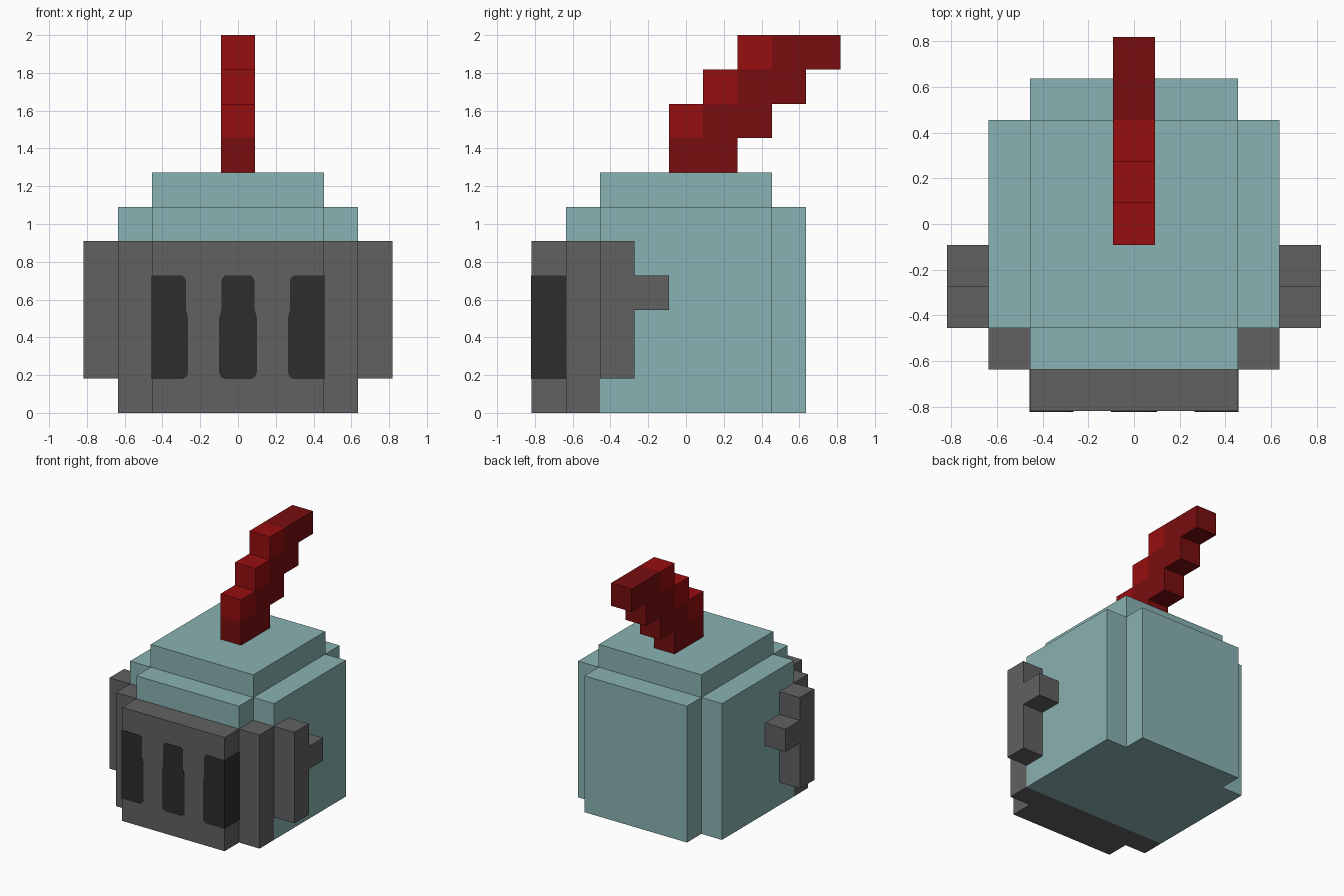
import bpy
import bmesh
from mathutils import Vector

U = 2 / 11  # edge of one block

cube = bpy.data.objects.get("Cube")
if cube:
    bpy.data.objects.remove(cube, do_unlink=True)


def material(name, rgb):
    """Flat material from 0-255 screen values, converted to linear."""
    lin = [((c / 255 + 0.055) / 1.055) ** 2.4 for c in rgb]
    mat = bpy.data.materials.new(name)
    mat.use_nodes = True
    mat.diffuse_color = (*lin, 1)
    bsdf = mat.node_tree.nodes["Principled BSDF"]
    bsdf.inputs["Base Color"].default_value = (*lin, 1)
    bsdf.inputs["Roughness"].default_value = 0.9
    return mat


TEAL = material("pale teal", (138, 178, 178))
GREY = material("visor grey", (97, 97, 97))
DARK = material("slot charcoal", (45, 45, 45))
RED = material("bright red", (150, 14, 16))
DEEP_RED = material("deep red", (120, 13, 15))


def prism(name, outline, lo, hi, axis, mat, scale=U, mirror=False):
    """Extrude an outline along an axis (the outline uses the other two, in order)."""
    bm = bmesh.new()
    verts = []
    for a, b in outline:
        co = [a, b]
        co.insert(axis, lo)
        verts.append(bm.verts.new(Vector(co) * scale))
    face = bm.faces.new(verts)
    top = bmesh.ops.extrude_face_region(bm, geom=[face])["geom"]
    shift = Vector((0, 0, 0))
    shift[axis] = (hi - lo) * scale
    bmesh.ops.translate(bm, vec=shift,
                        verts=[v for v in top if isinstance(v, bmesh.types.BMVert)])
    bmesh.ops.recalc_face_normals(bm, faces=bm.faces)
    mesh = bpy.data.meshes.new(name)
    bm.to_mesh(mesh)
    bm.free()
    mesh.materials.append(mat)
    obj = bpy.data.objects.new(name, mesh)
    bpy.context.collection.objects.link(obj)
    if mirror:
        obj.modifiers.new("Mirror", "MIRROR").use_axis[0] = True
    return obj


def box(name, x, y, z, mat):
    outline = [(x[0], y[0]), (x[1], y[0]), (x[1], y[1]), (x[0], y[1])]
    return prism(name, outline, z[0], z[1], 2, mat)


# Helmet: shell with notched back corners, brow and crown
shell = [(-3.5, -2.5), (3.5, -2.5), (3.5, 2.5), (2.5, 2.5),
         (2.5, 3.5), (-2.5, 3.5), (-2.5, 2.5), (-3.5, 2.5)]
prism("helmet_shell", shell, 0, 6, 2, TEAL)
box("helmet_brow", (-2.5, 2.5), (-3.5, -2.5), (5, 6), TEAL)
box("helmet_crown", (-2.5, 2.5), (-2.5, 2.5), (6, 7), TEAL)

# Visor: stepped plates wrapping the front
box("visor_frame", (-3.5, 3.5), (-3.5, -2.5), (0, 5), GREY)
box("visor_front", (-2.5, 2.5), (-4.5, -3.5), (0, 5), GREY)

# Cheek guards with a small hinge pin behind
cheek = [(-2.5, 1), (-1.5, 1), (-1.5, 3), (-0.5, 3),
         (-0.5, 4), (-1.5, 4), (-1.5, 5), (-2.5, 5)]
prism("cheek_guards", cheek, 3.5, 4.5, 0, GREY, mirror=True)

# Breathing slots: thin plates, slightly wider in the lower half
half = [(.07, .18), (.09, .19), (.1, .215), (.1, .5),
        (.088, .55), (.088, .705), (.07, .727)]
front = -4.5 * U
edge = 2.5 * U
skin = 0.003
middle = half + [(-x, z) for x, z in reversed(half)]
outer = [(2 * U - x, z) for x, z in half] + [(edge, .727), (edge, .18)]
prism("middle_slot", middle, front - skin, front, 1, DARK, scale=1)
prism("outer_slots", outer, front - skin, front, 1, DARK, scale=1, mirror=True)
side = [(front - skin, .18), (-3.5 * U, .18), (-3.5 * U, .727), (front - skin, .727)]
prism("side_slots", side, edge, edge + skin, 0, DARK, scale=1, mirror=True)

# Plume: stair of blocks sweeping backwards, bright along the leading edge
for i in range(4):
    level = (7 + i, 8 + i)
    box(f"plume_step_{i + 1}", (-0.5, 0.5), (i - 0.5, i + 1.5), level, DEEP_RED)
    if i:
        box(f"plume_tip_{i}", (-0.5, 0.5), (i - 1.5, i - 0.5), level, RED)
